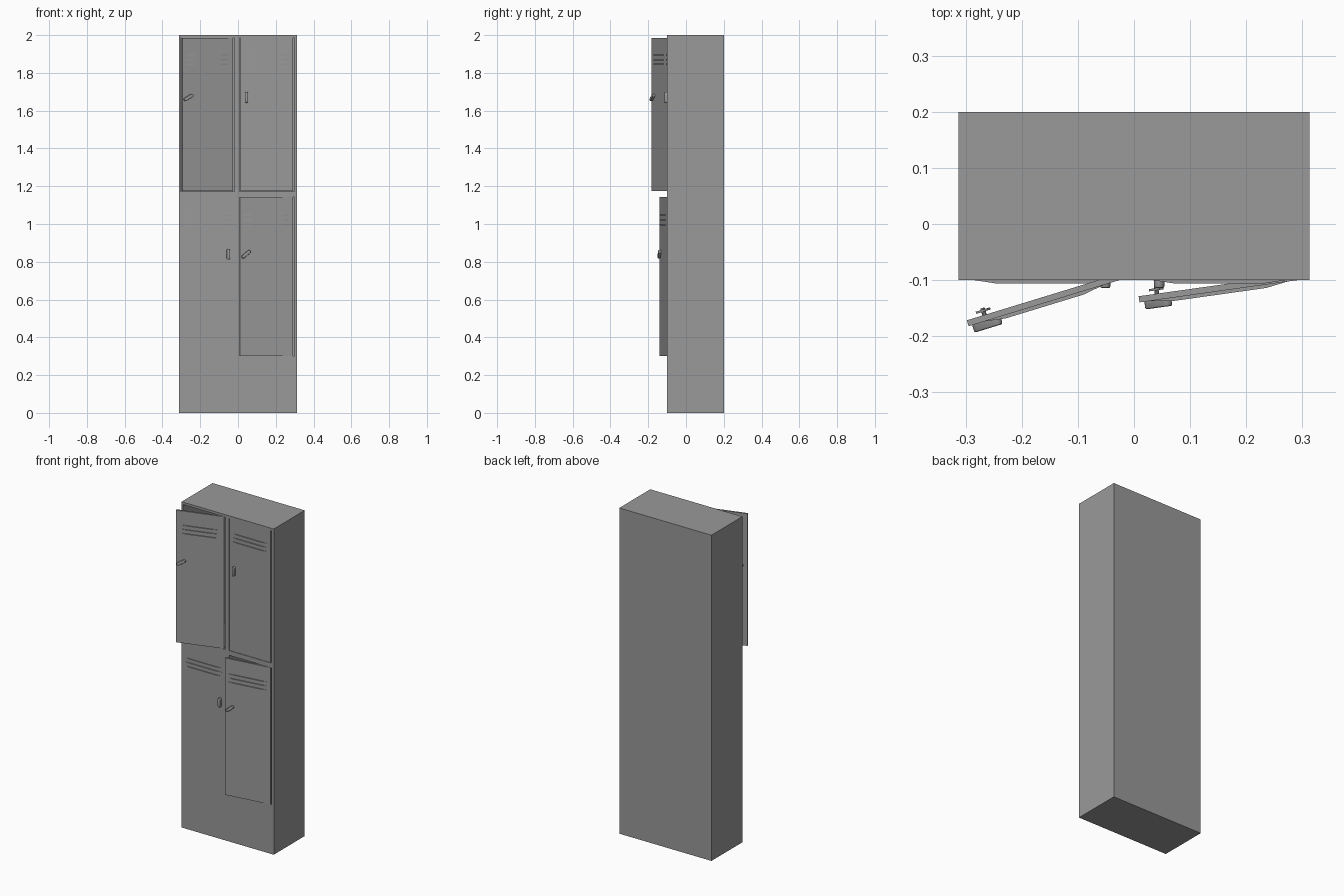
import bpy, bmesh, math
from mathutils import Matrix, Vector

if "Cube" in bpy.data.objects:
    bpy.data.objects.remove(bpy.data.objects["Cube"])

grey = bpy.data.materials.new("locker grey")
grey.use_nodes = True
grey.diffuse_color = (0.32, 0.32, 0.32, 1)
grey.node_tree.nodes["Principled BSDF"].inputs["Base Color"].default_value = grey.diffuse_color


def finish(bm, name, matrix=Matrix()):
    bmesh.ops.recalc_face_normals(bm, faces=bm.faces)
    mesh = bpy.data.meshes.new(name)
    bm.to_mesh(mesh)
    bm.free()
    mesh.materials.append(grey)
    ob = bpy.data.objects.new(name, mesh)
    ob.matrix_world = matrix
    bpy.context.collection.objects.link(ob)
    return ob


def add_box(bm, lo, hi):
    lo, hi = Vector(lo), Vector(hi)
    m = Matrix.Translation((lo + hi) / 2) @ Matrix.Diagonal((*(hi - lo), 1))
    return bmesh.ops.create_cube(bm, size=1, matrix=m)["verts"]


def prism(points, vec):
    """Extrude a flat outline along a vector."""
    bm = bmesh.new()
    face = bm.faces.new([bm.verts.new(p) for p in points])
    new = bmesh.ops.extrude_face_region(bm, geom=[face], use_keep_orig=True)["geom"]
    bmesh.ops.translate(bm, vec=vec, verts=[v for v in new if isinstance(v, bmesh.types.BMVert)])
    return bm


# Cabinet: one block with four compartments pushed in from the front
FRONT = -0.1
XS = (-0.304, -0.018, 0.008, 0.298)
ZS = (0.302, 1.143, 1.172, 1.985)
bm = bmesh.new()
add_box(bm, (-0.313, FRONT, 0), (0.313, 0.2, 2))
for axis, cuts in (((1, 0, 0), XS), ((0, 0, 1), ZS)):
    for c in cuts:
        bmesh.ops.bisect_plane(bm, geom=bm.verts[:] + bm.edges[:] + bm.faces[:],
                               plane_co=Vector(axis) * c, plane_no=axis)


def in_opening(p):
    return (any(XS[i] < p.x < XS[i + 1] for i in (0, 2))
            and any(ZS[i] < p.z < ZS[i + 1] for i in (0, 2)))


bm.normal_update()
cells = [f for f in bm.faces if f.normal.y < -0.9 and in_opening(f.calc_center_median())]
for f in bmesh.ops.extrude_discrete_faces(bm, faces=cells)["faces"]:
    bmesh.ops.translate(bm, vec=(0, 0.285, 0), verts=f.verts[:])
finish(bm, "cabinet")


def door(name, hinge, side, width, z0, z1, swing, handle_z, handle_tilt, vent_z, vent_len):
    """Door with its hinge at the local origin, reaching towards side * x."""
    place = Matrix.Translation((hinge, FRONT, 0)) @ Matrix.Rotation(math.radians(swing), 4, "Z")

    bm = bmesh.new()
    add_box(bm, (min(0, side * width), 0, z0), (max(0, side * width), 0.011, z1))
    finish(bm, name + "_door", place)

    # Three raised vent strips with sloping ends
    mid, half, out = side * width / 2, vent_len / 2, -0.006
    for i in range(3):
        z = vent_z + 0.025 * i
        outline = [(mid - half, 0.001, z), (mid - half + 0.045, out, z),
                   (mid + half - 0.045, out, z), (mid + half, 0.001, z)]
        finish(prism(outline, (0, 0, 0.008)), f"{name}_vent_{i + 1}", place)

    # Pill-shaped handle with a softened front rim
    r, straight = 0.009, 0.02
    outline = []
    for k in range(14):
        a = math.pi * (k % 7) / 6 + (math.pi if k > 6 else 0)
        outline.append((r * math.cos(a), 0, r * math.sin(a) + (straight if k < 7 else -straight)))
    bm = prism(outline, (0, -0.014, 0))
    rim = [e for e in bm.edges if all(v.co.y < -0.01 for v in e.verts)]
    bmesh.ops.bevel(bm, geom=rim, offset=0.003, segments=2, affect="EDGES", profile=0.5)
    spot = place @ Matrix.Translation((side * (width - 0.033), 0, handle_z))
    turn = spot @ Matrix.Rotation(math.radians(handle_tilt), 4, "Y")
    handle = finish(bm, name + "_handle", turn)
    bpy.context.view_layer.objects.active = handle
    handle.select_set(True)
    bpy.ops.object.shade_smooth_by_angle(angle=math.radians(40))
    handle.select_set(False)

    # Latch on the inner face: stem and cam plate
    bm = bmesh.new()
    bmesh.ops.create_cone(bm, cap_ends=True, segments=10, radius1=0.004, radius2=0.004, depth=0.014,
                          matrix=Matrix.Translation((0, 0.017, 0)) @ Matrix.Rotation(math.pi / 2, 4, "X"))
    add_box(bm, (-0.006, 0.017, -0.012), (0.006, 0.021, 0.012))
    finish(bm, name + "_latch", turn)


door("upper_right", -0.026, -1, 0.281, 1.174, 1.985, 17, 1.67, 60, 1.841, 0.235)
door("upper_left", 0.292, -1, 0.28, 1.174, 1.985, 0, 1.67, 0, 1.841, 0.25)
door("lower_right", -0.304, 1, 0.286, 0.302, 1.143, 0, 0.84, 0, 0.993, 0.26)
door("lower_left", 0.292, -1, 0.285, 0.302, 1.143, 8, 0.84, 50, 0.993, 0.26)
